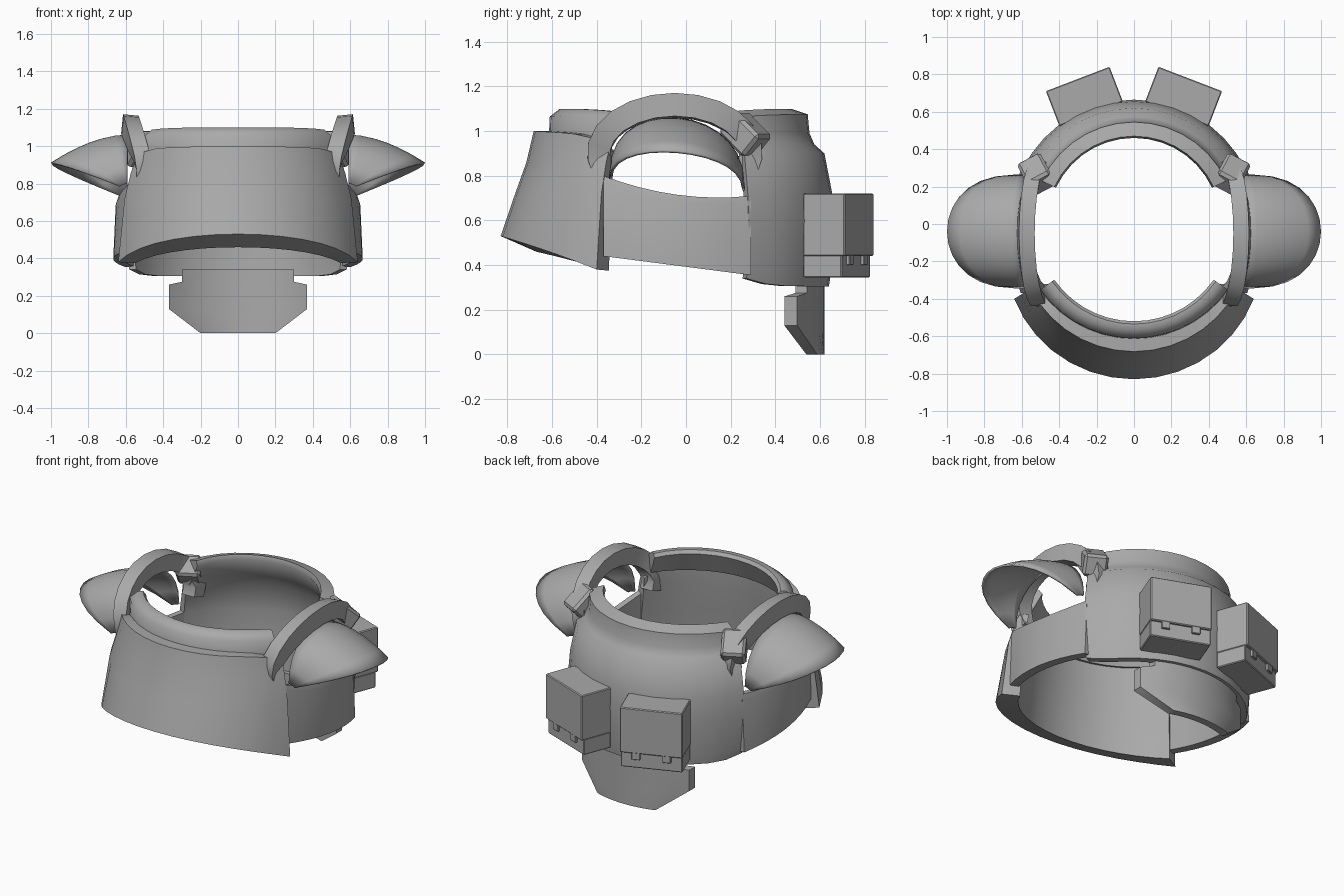
import bpy, bmesh
from math import sin, cos, pi, radians
from mathutils import Vector, Matrix

if "Cube" in bpy.data.objects:
    bpy.data.objects.remove(bpy.data.objects["Cube"])

grey = bpy.data.materials.new("plain grey")
grey.use_nodes = True
grey.diffuse_color = (0.4, 0.4, 0.4, 1)
grey.node_tree.nodes["Principled BSDF"].inputs["Base Color"].default_value = (0.4, 0.4, 0.4, 1)


def finish(name, bm, angle=32):
    bmesh.ops.recalc_face_normals(bm, faces=bm.faces)
    mesh = bpy.data.meshes.new(name)
    bm.to_mesh(mesh)
    bm.free()
    mesh.materials.append(grey)
    ob = bpy.data.objects.new(name, mesh)
    bpy.context.collection.objects.link(ob)
    bpy.ops.object.select_all(action='DESELECT')
    ob.select_set(True)
    bpy.context.view_layer.objects.active = ob
    bpy.ops.object.shade_smooth_by_angle(angle=radians(angle))
    return ob


def loft(name, sections, closed=True, angle=32):
    """Skin a row of matching sections; closed sections get quad strip caps."""
    bm = bmesh.new()
    rows = [[bm.verts.new(p) for p in s] for s in sections]
    n = len(rows[0])
    for a, b in zip(rows, rows[1:]):
        for i in range(n if closed else n - 1):
            j = (i + 1) % n
            bm.faces.new((a[i], a[j], b[j], b[i]))
    if closed:
        for end in (rows[0], rows[-1]):
            for i in range(n // 2 - 1):
                bm.faces.new((end[i], end[i + 1], end[n - 2 - i], end[n - 1 - i]))
    return finish(name, bm, angle)


def arc(name, half_angle, side, profile, steps=14, angle=32):
    """Sweep a (radius, height) profile round the body; side -1 front, 1 back."""
    sections = []
    for k in range(steps + 1):
        u = 2 * k / steps - 1
        a = radians(half_angle) * u
        sections.append([(r * sin(a), side * r * cos(a), z) for r, z in profile(abs(u))])
    return loft(name, sections, angle=angle)


def box(name, centre, size, turn, bevel=0.005):
    bm = bmesh.new()
    bmesh.ops.create_cube(bm, size=1)
    bmesh.ops.scale(bm, vec=size, verts=bm.verts)
    bmesh.ops.bevel(bm, geom=bm.edges[:], offset=bevel, segments=1, affect='EDGES')
    bmesh.ops.transform(bm, matrix=Matrix.Translation(centre) @ turn, verts=bm.verts)
    return finish(name, bm)


# Flared breast plate with a rising lower edge
def breast(t):
    top = 1.0 - 0.02 * t**2 - 0.07 * t**10
    low = 0.53 - 0.15 * t**2
    return [(0.83 - 0.075 * t**2, low), (0.765 - 0.05 * t**2, 0.72), (0.715 - 0.04 * t**2, 0.86),
            (0.682 - 0.03 * t**2, top), (0.6, top), (0.61, 0.85), (0.64, 0.68),
            (0.67 - 0.02 * t**2, 0.46 - 0.085 * t**2)]


arc("breast_plate", 58, -1, breast)


# Front collar ridge
def front_collar(t):
    top = 1.1 - 0.012 * t**4
    return [(0.615, 0.96), (0.61, top - 0.035), (0.565, top), (0.535, top), (0.52, top - 0.02),
            (0.58, 0.95)]


arc("front_collar", 55, -1, front_collar, angle=50)


# Back plate sweeping up into a collar
def back(t):
    top = 1.1 - 0.012 * t**4
    low = 0.305 + 0.035 * t**8
    return [(0.64, low), (0.65, 0.37), (0.665, 0.6), (0.655, 0.72), (0.62, 0.9),
            (0.575, 0.94), (0.553, 0.99), (0.545, top - 0.025), (0.47, top),
            (0.46, top - 0.03), (0.52, 0.95), (0.59, 0.86), (0.61, 0.7), (0.608, 0.6),
            (0.605, 0.37), (0.6, low)]


arc("back_plate", 65, 1, back, angle=50)

# Side parts, built for the model's left and right
for s, side in ((1, "left"), (-1, "right")):
    # Waist band under the arm opening
    band = []
    for k in range(9):
        u = k / 8
        y = -0.37 + 0.66 * u
        bulge = 0.062 * (1 - (2 * u - 1)**2)
        top = 0.76 - 0.09 * u + 0.04 * (2 * u - 1)**2
        low = 0.44 - 0.085 * u
        band.append([(s * (x + bulge), y, z) for x, z in
                     ((0.605, low), (0.592, top - 0.03), (0.582, top), (0.545, top),
                      (0.545, top - 0.03), (0.55, low))])
    loft(side + "_waist_band", band)

    # Strap arching over the shoulder, its ends sunk into the plates
    path = []
    for k in range(15):
        t = radians(-20 + 220 * k / 14)
        path.append(Vector((0.5 + 0.078 * max(0, sin(t)), -0.05 - 0.34 * cos(t),
                            0.9 + 0.215 * sin(t))))
    strap = []
    for i, p in enumerate(path):
        d = (path[min(i + 1, len(path) - 1)] - path[max(i - 1, 0)]).normalized()
        out = Vector((1, 0, 0.1))
        out = (out - d * out.dot(d)).normalized()
        up = out.cross(d)
        ring = [p + out * a * 0.042 + up * b * 0.052 for a, b in ((1, 1), (1, -1), (-1, -1), (-1, 1))]
        strap.append([(s * v.x, v.y, v.z) for v in ring])
    loft(side + "_shoulder_strap", strap)

    # Clasp joining strap and back plate
    turn = Matrix.Rotation(s * radians(-28), 4, 'Z') @ Matrix.Rotation(radians(-42), 4, 'X')
    box(side + "_strap_clasp", (s * 0.52, 0.265, 0.985), (0.14, 0.17, 0.13), turn, 0.015)

    # Hollow pointed shoulder guard
    guard = []
    for k in range(15):
        t = 0.05 + (pi - 0.1) * k / 14
        w = sin(t)**0.75
        base = 0.742 + 0.025 * cos(t)
        rim, crown = base + 0.17 * w, base + 0.32 * w
        guard.append([(s * (0.59 + 0.41 * w * q), -0.04 - 0.305 * cos(t),
                       crown - (crown - rim) * q**1.8) for q in (i / 6 for i in range(7))])
    ob = loft(side + "_shoulder_guard", guard, closed=False, angle=40)
    thick = ob.modifiers.new("thickness", 'SOLIDIFY')
    thick.thickness = 0.012
    thick.offset = -1

    # Pouch with a lid, a recessed base and two tabs
    turn = Matrix.Rotation(s * radians(-21), 4, 'Z')
    mid = Vector((s * 0.265, 0.682, 0))

    def at(x, y, z):
        return mid + turn @ Vector((x, y, 0)) + Vector((0, 0, z))

    box(side + "_pouch_lid", at(0, 0, 0.58), (0.364, 0.2, 0.28), turn)
    box(side + "_pouch_base", at(0, -0.008, 0.395), (0.36, 0.185, 0.1), turn)
    for x in (-0.09, 0.09):
        box(side + "_pouch_tab", at(x, 0.087, 0.425), (0.05, 0.022, 0.05), turn, 0.003)

# Curved tail guard hanging from the back plate
outline = ((0.0, 0.2), (0.13, 0.37), (0.26, 0.37), (0.275, 0.3), (0.34, 0.3))
tail = []
for k in range(13):
    u = k / 6 - 1
    outer = [(w * u, (0.62**2 - (w * u)**2)**0.5, z) for z, w in outline]
    inner = [(w * u, (0.575**2 - (w * u)**2)**0.5, z) for z, w in reversed(outline)]
    tail.append(outer + inner)
loft("tail_guard", tail, angle=50)
